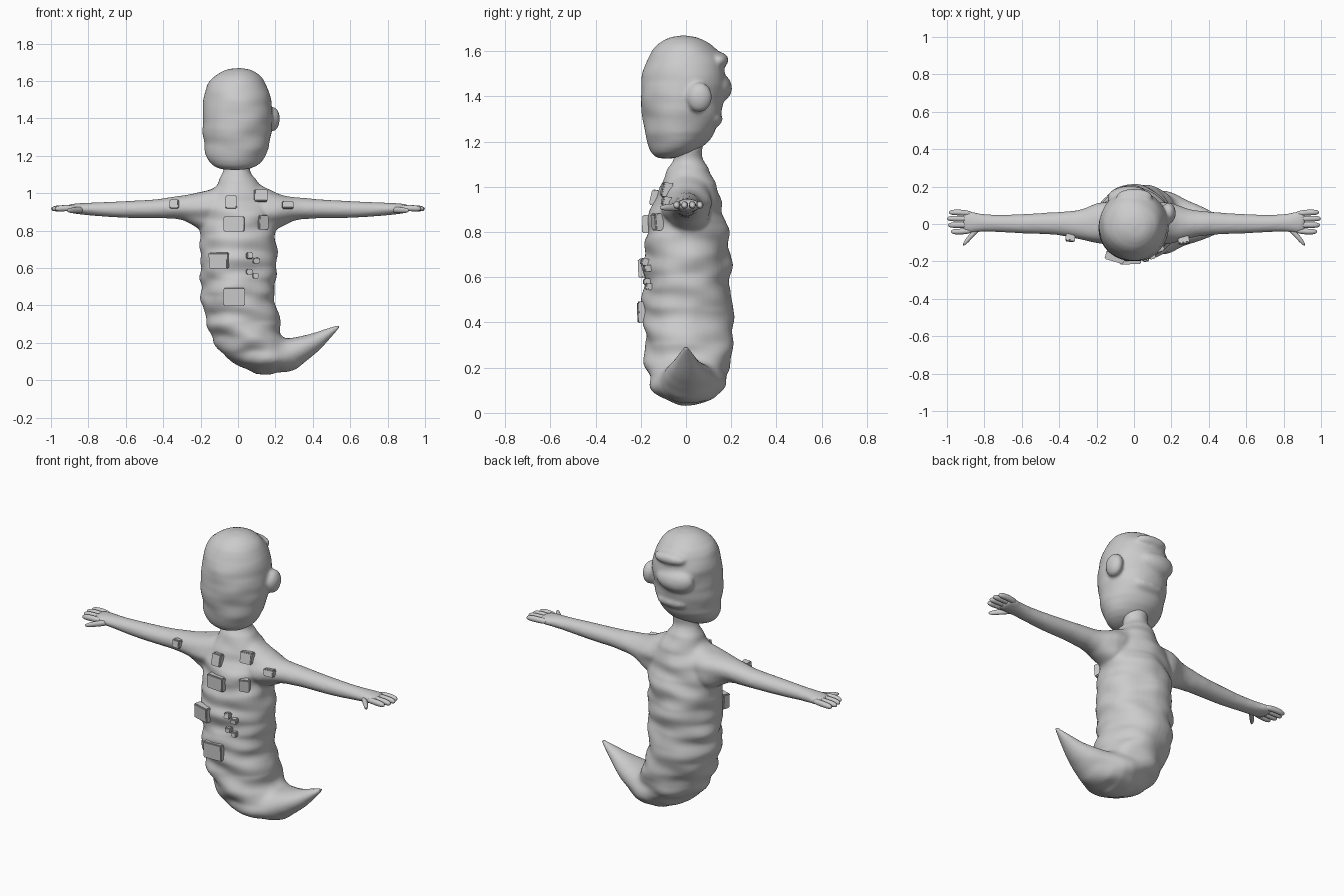
import bpy, bmesh, math
from mathutils import Vector, Matrix, noise
from mathutils.bvhtree import BVHTree

if "Cube" in bpy.data.objects:
    bpy.data.objects.remove(bpy.data.objects["Cube"], do_unlink=True)

grey = bpy.data.materials.new("clay_grey")
grey.use_nodes = True
grey.diffuse_color = (0.6, 0.6, 0.6, 1)
grey.node_tree.nodes["Principled BSDF"].inputs["Base Color"].default_value = (0.6, 0.6, 0.6, 1)


def loft(bm, rings, segs=20, side=1):
    """Skin ellipses (x, z, turn, half size, y, half depth); turn 0 is level, 90 faces +x."""
    loops = []
    for x, z, turn, a, y, b in rings:
        t = math.radians(turn)
        loop = []
        for i in range(segs):
            w = math.tau * i / segs
            u = a * math.cos(w)
            loop.append(bm.verts.new((side * (x + u * math.cos(t)),
                                      y + b * math.sin(w), z + u * math.sin(t))))
        loops.append(loop)
    for p, q in zip(loops, loops[1:]):
        for i in range(segs):
            j = (i + 1) % segs
            bm.faces.new((p[i], p[j], q[j], q[i]))
    bm.faces.new(loops[0])
    bm.faces.new(loops[-1])


def blob(bm, centre, radii):
    m = Matrix.Translation(centre) @ Matrix.Diagonal((*radii, 1))
    bmesh.ops.create_uvsphere(bm, u_segments=16, v_segments=10, radius=1, matrix=m)


def finish(name, bm, subdiv=0, voxel=0, smooth=0, ripple=0):
    """Turn a bmesh into a smooth object; voxel fuses shells, ripple roughens them."""
    bmesh.ops.recalc_face_normals(bm, faces=bm.faces)
    me = bpy.data.meshes.new(name)
    bm.to_mesh(me)
    bm.free()
    ob = bpy.data.objects.new(name, me)
    bpy.context.collection.objects.link(ob)
    if subdiv:
        ob.modifiers.new("round", "SUBSURF").levels = subdiv
    if voxel:
        fuse = ob.modifiers.new("fuse", "REMESH")
        fuse.mode = "VOXEL"
        fuse.voxel_size = voxel
        soft = ob.modifiers.new("soften", "SMOOTH")
        soft.factor = 0.5
        soft.iterations = smooth
    dg = bpy.context.evaluated_depsgraph_get()
    done = bpy.data.meshes.new_from_object(ob.evaluated_get(dg))
    ob.modifiers.clear()
    ob.data = done
    if ripple:
        normals = [v.normal.copy() for v in done.vertices]
        for v, n in zip(done.vertices, normals):
            c = v.co
            fade = max(0, 1 - max(0, abs(c.x) - 0.2) * 4)
            v.co = c + n * ripple * fade * noise.noise(Vector((c.x * 6, c.y * 6, c.z * 13)))
            v.co.z = max(v.co.z, 0)
    done.materials.clear()
    done.materials.append(grey)
    bpy.context.view_layer.objects.active = ob
    ob.select_set(True)
    bpy.ops.object.shade_smooth_by_angle(angle=math.radians(40))
    ob.select_set(False)
    return ob


# Torso with a curled pointed tail, and both arms, fused together
bm = bmesh.new()
loft(bm, [(0, 1.22, 0, .07, .01, .07), (0, 1.13, 0, .075, .01, .07),
          (0, 1.07, 0, .10, .01, .095), (0, .99, 0, .17, .005, .135),
          (0, .9, 0, .2, .005, .165), (0, .8, 0, .208, .005, .185),
          (0, .65, 0, .208, .005, .195), (0, .5, 0, .205, .008, .2),
          (.005, .38, 5, .202, .008, .2), (.04, .27, 22, .192, .008, .195),
          (.115, .165, 48, .158, .01, .185), (.21, .115, 75, .116, .01, .155),
          (.3, .14, 105, .086, 0, .115), (.4, .197, 118, .056, 0, .072),
          (.49, .255, 122, .025, 0, .032), (.555, .3, 122, .004, 0, .005)])
for side in (1, -1):
    loft(bm, [(.03, .95, 90, .13, .005, .1), (.12, .915, 90, .14, .005, .115),
              (.2, .905, 90, .108, .005, .105), (.28, .923, 90, .064, 0, .08),
              (.4, .918, 90, .05, .005, .06), (.6, .912, 90, .047, 0, .053),
              (.75, .914, 90, .037, .003, .044), (.84, .917, 90, .032, .008, .05),
              (.885, .918, 90, .026, .01, .064), (.92, .918, 90, .018, .012, .056)],
         side=side)
body = finish("body", bm, subdiv=1, voxel=.01, smooth=5, ripple=.022)

# Fingers and thumbs
for side, label in ((1, "left"), (-1, "right")):
    bm = bmesh.new()
    for y, tip in ((.062, .99), (.029, 1.0), (-.006, .995), (-.041, .98)):
        loft(bm, [(.86, .918, 90, .017, y * .85, .016), (.92, .921, 90, .018, y, .017),
                  (tip - .02, .918, 90, .018, y, .017), (tip, .916, 90, .008, y, .008)],
             segs=8, side=side)
    loft(bm, [(.82, .912, 90, .018, -.015, .02), (.86, .91, 90, .018, -.05, .022),
              (.895, .908, 90, .016, -.09, .02), (.915, .908, 90, .008, -.112, .009)],
         segs=8, side=side)
    finish(label + "_fingers", bm, subdiv=2)

# Egg-shaped head with one ear and lumpy hair flaps behind
bm = bmesh.new()
loft(bm, [(-.01, 1.12, 0, .06, -.075, .045), (-.01, 1.145, 0, .125, -.06, .1),
          (-.012, 1.2, 0, .168, -.035, .14), (-.008, 1.28, 0, .184, -.022, .172),
          (0, 1.4, 0, .192, -.014, .194), (-.003, 1.5, 0, .186, -.007, .19),
          (-.008, 1.58, 0, .166, -.005, .168), (0, 1.635, 0, .124, -.01, .122),
          (.01, 1.675, 0, .05, -.01, .055)])
blob(bm, (.185, .06, 1.395), (.042, .06, .066))
blob(bm, (0, .145, 1.56), (.1, .045, .035))
blob(bm, (-.03, .14, 1.44), (.12, .062, .07))
blob(bm, (0, .115, 1.3), (.1, .048, .04))
finish("head", bm, subdiv=1, voxel=.01, smooth=4, ripple=.008)

# Square patches standing out of the chest, belly and upper arms
tree = BVHTree.FromPolygons([v.co for v in body.data.vertices],
                            [p.vertices for p in body.data.polygons])
patches = [(-.035, .95, .06, .07), (.12, .985, .07, .065), (.265, .935, .06, .04),
           (-.02, .835, .11, .08), (.13, .845, .055, .075), (-.1, .64, .105, .085),
           (.06, .665, .035, .033), (.095, .64, .035, .03), (.06, .58, .035, .03),
           (.092, .558, .03, .03), (-.02, .445, .115, .095), (-.34, .94, .05, .045)]
for n, (x, z, w, h) in enumerate(patches):
    hit, normal, _, _ = tree.ray_cast(Vector((x, -1, z)), Vector((0, 1, 0)))
    if hit is None:
        continue
    facing = (normal + Vector((0, -1, 0))).normalized()
    turn = facing.to_track_quat("Z", "Y").to_matrix().to_4x4()
    bm = bmesh.new()
    bmesh.ops.create_cube(bm, size=1, matrix=Matrix.Translation(hit + facing * .003)
                          @ turn @ Matrix.Diagonal((w, h, .045, 1)))
    bmesh.ops.bevel(bm, geom=bm.edges[:], offset=.005, segments=2, affect="EDGES")
    finish("patch_%d" % (n + 1), bm)
